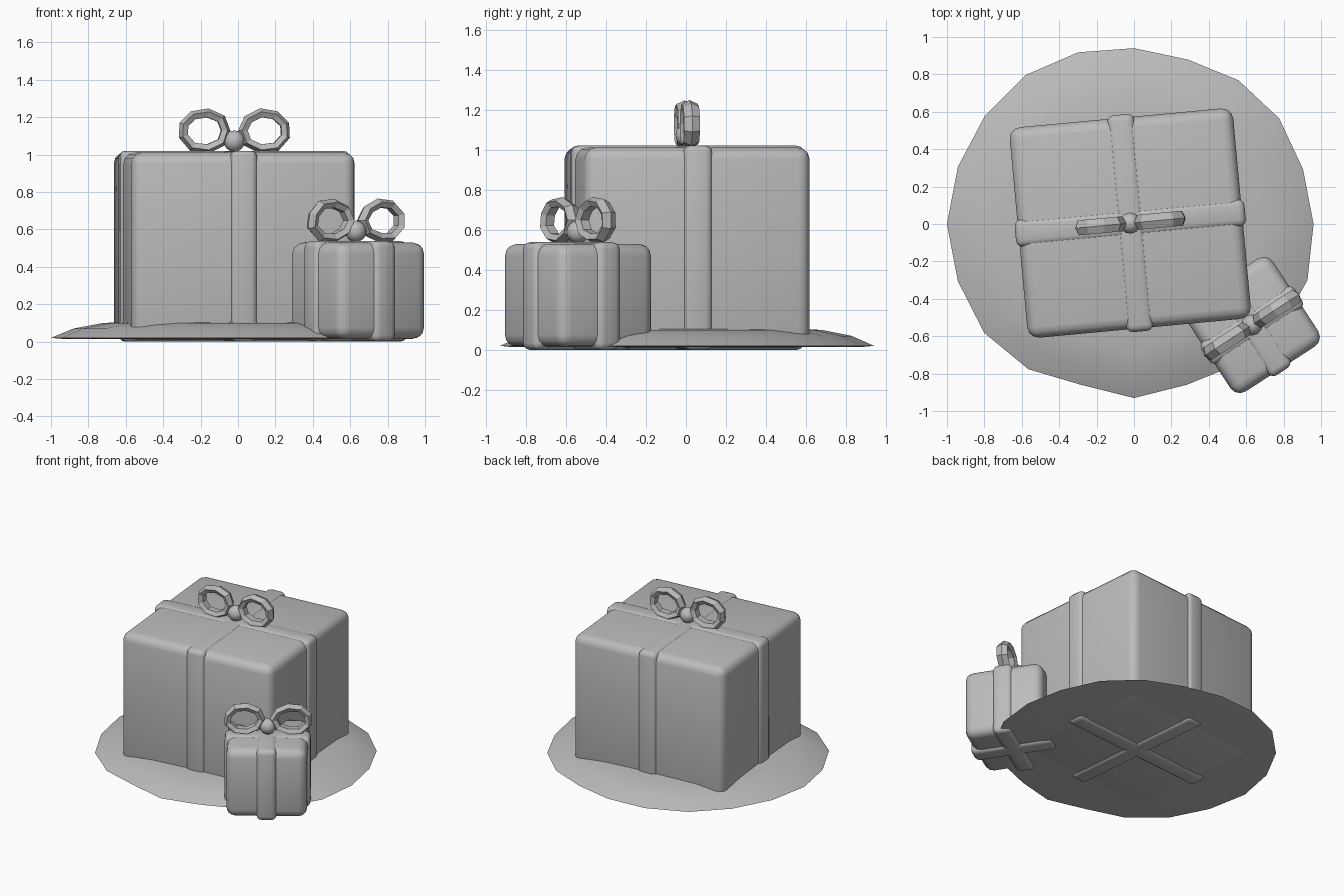
import bpy, bmesh, math, random
from mathutils import Matrix, Vector

random.seed(4)
if "Cube" in bpy.data.objects:
    bpy.data.objects.remove(bpy.data.objects["Cube"], do_unlink=True)

GREY = (0.5, 0.5, 0.5, 1.0)
mat = bpy.data.materials.new("plain grey")
mat.use_nodes = True
mat.diffuse_color = GREY
next(n for n in mat.node_tree.nodes if n.type == 'BSDF_PRINCIPLED').inputs["Base Color"].default_value = GREY


def finish(name, bm, place=Matrix(), smooth=True):
    """Turn a bmesh into a placed, shaded object."""
    bmesh.ops.recalc_face_normals(bm, faces=bm.faces)
    mesh = bpy.data.meshes.new(name)
    bm.to_mesh(mesh)
    bm.free()
    mesh.materials.append(mat)
    ob = bpy.data.objects.new(name, mesh)
    bpy.context.collection.objects.link(ob)
    ob.matrix_world = place
    if smooth:
        bpy.ops.object.select_all(action='DESELECT')
        ob.select_set(True)
        bpy.context.view_layer.objects.active = ob
        bpy.ops.object.shade_smooth_by_angle(angle=math.radians(40))
    return ob


def rounded_block(name, size, z0, bevel, place):
    """Box standing on z0 with rounded edges."""
    bm = bmesh.new()
    bmesh.ops.create_cube(bm, size=1)
    bmesh.ops.scale(bm, vec=size, verts=bm.verts)
    bmesh.ops.translate(bm, vec=(0, 0, z0 + size[2] / 2), verts=bm.verts)
    bmesh.ops.bevel(bm, geom=bm.edges[:], offset=bevel, segments=3,
                    profile=0.5, affect='EDGES')
    finish(name, bm, place)


def bow_loop(name, side, place, around=9, sides=5):
    """Chunky faceted ring standing upright beside the knot."""
    bm = bmesh.new()
    rings = []
    for i in range(around):
        a = math.tau * i / around
        jitter = random.uniform(-0.006, 0.006)
        ring = []
        for j in range(sides):
            t = math.tau * j / sides
            r = 0.027 * math.cos(t) + jitter
            x = 0.163 - (0.118 + r) * math.cos(a)
            z = 0.118 + (0.094 + r) * math.sin(a)
            ring.append(bm.verts.new((side * x, 0.042 * math.sin(t), z)))
        rings.append(ring)
    for i in range(around):
        p, q = rings[i], rings[(i + 1) % around]
        for j in range(sides):
            k = (j + 1) % sides
            bm.faces.new((p[j], p[k], q[k], q[j]))
    finish(name, bm, place, smooth=False)


def present(name, centre, angle, size, z0, ribbon, bevel):
    """Wrapped box with crossing ribbons and a two-loop bow."""
    sx, sy, sz = size
    place = Matrix.Translation((*centre, 0)) @ Matrix.Rotation(math.radians(angle), 4, 'Z')
    rounded_block(name + "_box", size, z0, bevel, place)
    out, tall = 0.034, z0 + sz + 0.008
    rounded_block(name + "_ribbon_across", (sx + out, ribbon, tall), 0, 0.035, place)
    rounded_block(name + "_ribbon_along", (ribbon, sy + out, tall), 0, 0.035, place)
    top = place @ Matrix.Translation((0, 0, tall - 0.008))
    bow_loop(name + "_bow_left", 1, top)
    bow_loop(name + "_bow_right", -1, top)
    bm = bmesh.new()
    bmesh.ops.create_uvsphere(bm, u_segments=12, v_segments=8, radius=0.057)
    finish(name + "_knot", bm, top @ Matrix.Translation((0, 0, 0.06)))


# Snow mound: uneven twenty-sided rim rising to a low plateau
rim = [0.96, 0.95, 0.96, 0.95, 0.925, 0.94, 0.965, 0.985, 0.985, 0.99,
       1.0, 0.99, 0.99, 0.96, 0.905, 0.93, 0.905, 0.93, 0.96, 0.975]
bm = bmesh.new()
rings = []
for scale, z in ((0.93, 0.014), (1, 0.02), (0.88, 0.07), (0.72, 0.1), (0.45, 0.11)):
    rings.append([bm.verts.new((scale * r * math.cos(math.tau * i / 20),
                                scale * r * math.sin(math.tau * i / 20), z))
                  for i, r in enumerate(rim)])
for p, q in zip(rings, rings[1:]):
    for i in range(20):
        k = (i + 1) % 20
        bm.faces.new((p[i], p[k], q[k], q[i]))
bm.faces.new(rings[0])
bm.faces.new(rings[-1])
finish("snow_mound", bm)

# The two presents
present("large_present", (-0.02, 0.005), 5.3, (1.2, 1.13, 1.0), 0.012, 0.145, 0.06)
present("small_present", (0.63, -0.54), 33, (0.56, 0.56, 0.515), 0.015, 0.14, 0.06)
